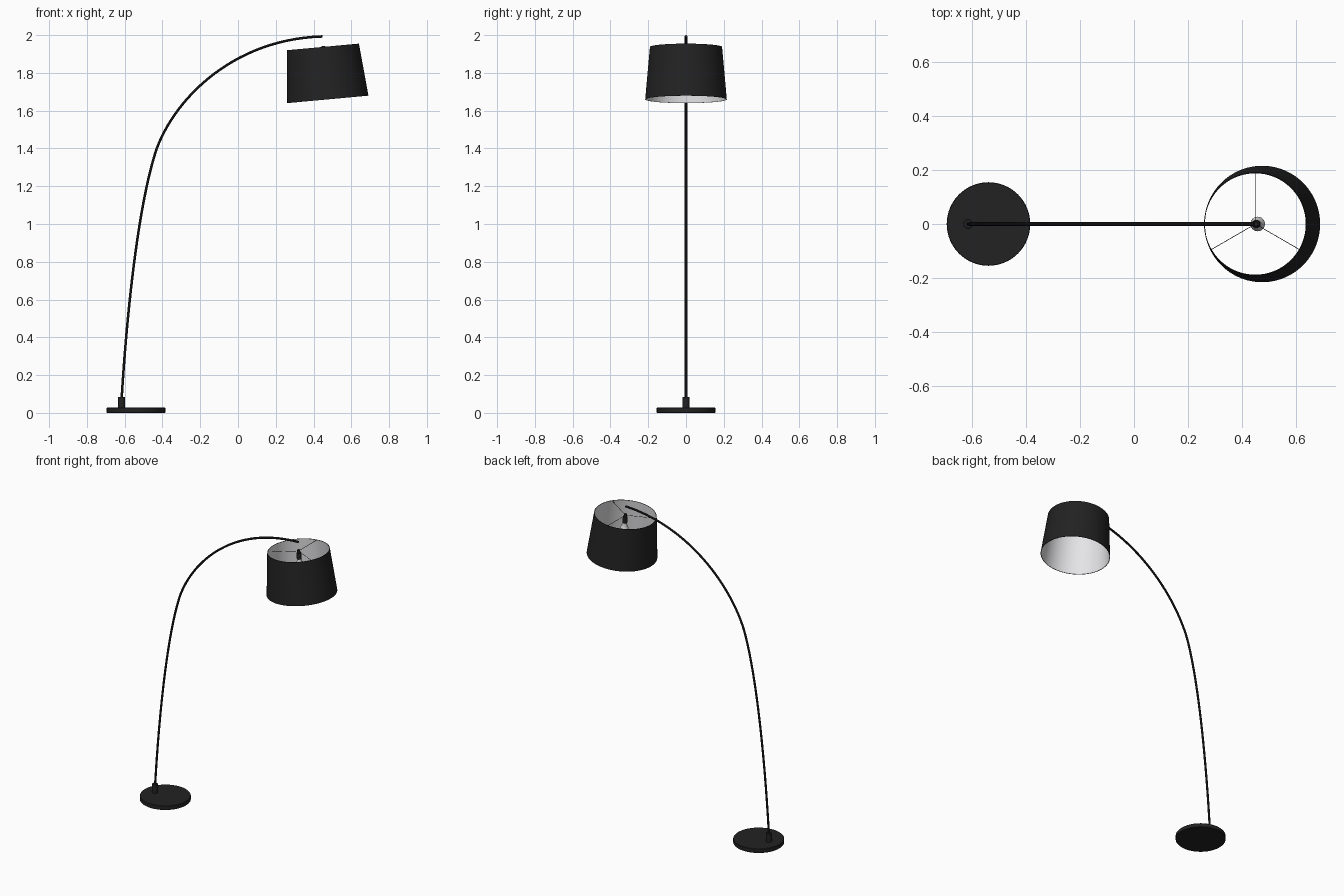
import bpy, bmesh, math
from mathutils import Matrix, Vector

if "Cube" in bpy.data.objects:
    bpy.data.objects.remove(bpy.data.objects["Cube"])


def material(name, rgb):
    m = bpy.data.materials.new(name)
    m.diffuse_color = (*rgb, 1)
    m.use_nodes = True
    m.node_tree.nodes["Principled BSDF"].inputs["Base Color"].default_value = m.diffuse_color
    return m


BLACK = material("matt black", (0.016, 0.016, 0.016))
LINING = material("white lining", (0.8, 0.8, 0.82))
GLASS = material("bulb glass", (0.6, 0.6, 0.6))


def lathe(name, profile, mats, matrix, segs=48, closed=False, mat_rule=None):
    """Spin (radius, z) points around z; radius 0 becomes a pole."""
    bm = bmesh.new()
    rings = []
    for r, z in profile:
        n = segs if r > 0 else 1
        rings.append([bm.verts.new((r * math.cos(2 * math.pi * i / segs),
                                    r * math.sin(2 * math.pi * i / segs), z)) for i in range(n)])
    pairs = list(zip(rings, rings[1:]))
    if closed:
        pairs.append((rings[-1], rings[0]))
    for k, (a, b) in enumerate(pairs):
        for i in range(segs):
            j = (i + 1) % segs
            quad = [a[i % len(a)], a[j % len(a)], b[j % len(b)], b[i % len(b)]]
            face = bm.faces.new(list(dict.fromkeys(quad)))
            face.material_index = mat_rule(k) if mat_rule else 0
    bmesh.ops.recalc_face_normals(bm, faces=bm.faces)
    me = bpy.data.meshes.new(name)
    bm.to_mesh(me)
    bm.free()
    for m in mats:
        me.materials.append(m)
    ob = bpy.data.objects.new(name, me)
    ob.matrix_world = matrix
    bpy.context.collection.objects.link(ob)
    smooth(ob)
    return ob


def smooth(ob):
    bpy.ops.object.select_all(action='DESELECT')
    ob.select_set(True)
    bpy.context.view_layer.objects.active = ob
    bpy.ops.object.shade_smooth_by_angle(angle=math.radians(35))


# Round foot and the collar that holds the pole
lathe("base", [(0, 0), (0.153, 0), (0.155, 0.002), (0.155, 0.026), (0.153, 0.028), (0, 0.028)],
      [BLACK], Matrix.Translation((-0.54, 0, 0)), 64)
lathe("pole_collar", [(0, 0.026), (0.018, 0.026), (0.018, 0.083), (0.016, 0.085), (0, 0.085)],
      [BLACK], Matrix.Translation((-0.616, 0, 0)), 32)

# Arched pole: (left handle, point, right handle) in the xz plane
path = [((-0.62, 0.0), (-0.617, 0.06), (-0.588, 0.55)),
        ((-0.525, 1.12), (-0.43, 1.40), (-0.33, 1.67)),
        ((-0.02, 1.98), (0.448, 1.993), (0.5, 1.995))]
cu = bpy.data.curves.new("arched_pole", 'CURVE')
cu.dimensions = '3D'
cu.resolution_u = 28
cu.bevel_depth = 0.007
cu.bevel_resolution = 3
cu.use_fill_caps = True
sp = cu.splines.new('BEZIER')
sp.bezier_points.add(len(path) - 1)
for bp, (l, p, r) in zip(sp.bezier_points, path):
    bp.handle_left_type = bp.handle_right_type = 'FREE'
    bp.handle_left, bp.co, bp.handle_right = [Vector((q[0], 0, q[1])) for q in (l, p, r)]
cu.materials.append(BLACK)
pole = bpy.data.objects.new("arched_pole", cu)
bpy.context.collection.objects.link(pole)
bpy.ops.object.select_all(action='DESELECT')
pole.select_set(True)
bpy.context.view_layer.objects.active = pole
bpy.ops.object.convert(target='MESH')
smooth(pole)

# Tilted frame of the shade: origin at the centre of its top rim
TILT = Matrix.Translation((0.45, 0, 1.9375)) @ Matrix.Rotation(math.radians(-5.25), 4, 'Y')
H, R_TOP, R_BOT, T = 0.279, 0.191, 0.216, 0.003

# Open shade, black outside and white inside
lathe("lamp_shade", [(R_TOP, 0), (R_BOT, -H), (R_BOT - T, -H), (R_TOP - T, 0)],
      [BLACK, LINING], TILT, 96, closed=True, mat_rule=lambda k: 1 if k == 2 else 0)

# Socket and bulb
lathe("bulb_socket", [(0, 0.004), (0.010, 0.004), (0.010, -0.012), (0.015, -0.016),
                      (0.015, -0.056), (0, -0.056)], [BLACK], TILT, 24)
bulb = [(0, -0.05), (0.013, -0.055), (0.016, -0.068)]
bulb += [(0.027 * math.cos(a), -0.098 + 0.027 * math.sin(a))
         for a in [math.radians(45 - 15 * i) for i in range(9)]] + [(0, -0.125)]
lathe("light_bulb", bulb, [GLASS], TILT, 32)

# Three thin wires from the socket to the top rim
for i in range(3):
    turn = Matrix.Rotation(math.radians(90 + 120 * i), 4, 'Z')
    lay = Matrix.Translation((0, 0, -0.004)) @ turn @ Matrix.Rotation(math.radians(90), 4, 'Y')
    lathe(f"shade_wire_{i + 1}", [(0, 0.005), (0.0012, 0.005), (0.0012, R_TOP - T / 2), (0, R_TOP - T / 2)],
          [BLACK], TILT @ lay, 8)
